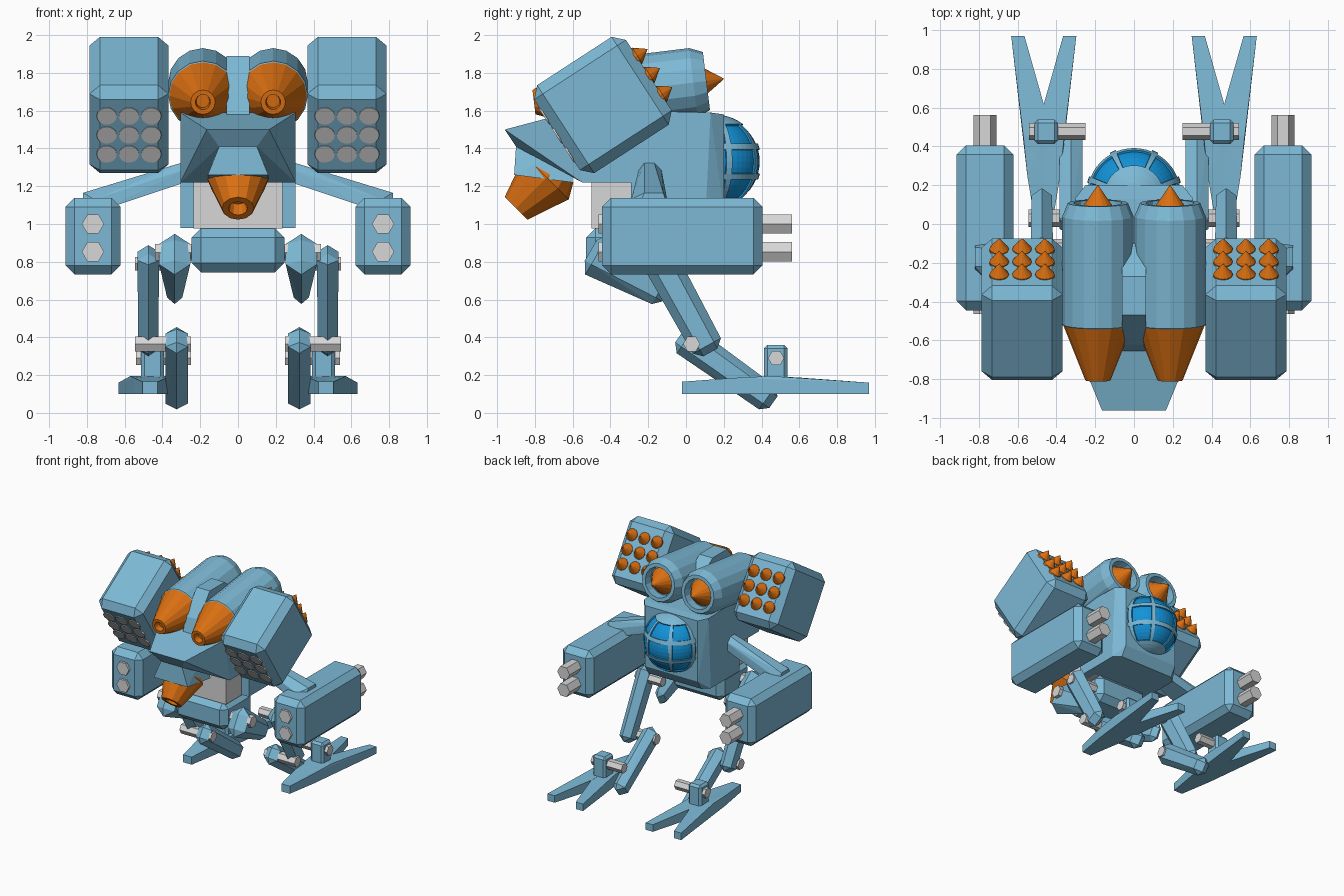
import bpy, bmesh, math
from mathutils import Matrix, Vector

if "Cube" in bpy.data.objects:
    bpy.data.objects.remove(bpy.data.objects["Cube"])


def material(name, color):
    m = bpy.data.materials.new(name)
    m.diffuse_color = (*color, 1)
    m.use_nodes = True
    m.node_tree.nodes["Principled BSDF"].inputs["Base Color"].default_value = m.diffuse_color
    return m


BLUE = material("steel_blue", (0.205, 0.485, 0.67))
ORANGE = material("orange", (0.70, 0.16, 0.006))
GREY = material("light_grey", (0.68, 0.68, 0.68))
GLASS = material("glass_blue", (0.006, 0.29, 0.69))


def finish(bm, name, mats, mirror=False):
    bmesh.ops.recalc_face_normals(bm, faces=bm.faces[:])
    mesh = bpy.data.meshes.new(name)
    bm.to_mesh(mesh)
    bm.free()
    for m in mats:
        mesh.materials.append(m)
    ob = bpy.data.objects.new(name, mesh)
    bpy.context.collection.objects.link(ob)
    if mirror:
        mod = ob.modifiers.new("mirror", 'MIRROR')
        mod.use_mirror_merge = False
    return ob


def box(name, center, size, mat, bevel=0, tilt=0, mirror=False):
    bm = bmesh.new()
    bmesh.ops.create_cube(bm, size=1)
    bmesh.ops.scale(bm, vec=size, verts=bm.verts[:])
    if bevel:
        bmesh.ops.bevel(bm, geom=bm.edges[:], offset=bevel, segments=1,
                        affect='EDGES', profile=0.5)
    bm.transform(Matrix.Translation(center) @ Matrix.Rotation(tilt, 4, 'X'))
    return finish(bm, name, [mat], mirror)


def hull(name, points, mat, mirror=False):
    bm = bmesh.new()
    for p in points:
        bm.verts.new(p)
    bmesh.ops.convex_hull(bm, input=bm.verts[:])
    loose = [v for v in bm.verts if not v.link_faces]
    bmesh.ops.delete(bm, geom=loose, context='VERTS')
    bmesh.ops.dissolve_limit(bm, angle_limit=0.02, verts=bm.verts[:], edges=bm.edges[:])
    return finish(bm, name, [mat], mirror)


def both(points):
    return [(s * x, y, z) for x, y, z in points for s in (1, -1)]


def add_lathe(bm, profile, origin, direction, sides, split=None):
    """Revolve (radius, distance) pairs around an axis; faces before split get slot 1."""
    rot = Vector(direction).to_track_quat('Z', 'Y').to_matrix().to_4x4()
    mat = Matrix.Translation(origin) @ rot
    rings = []
    for r, t in profile:
        n = 1 if r == 0 else sides
        rings.append([bm.verts.new(mat @ Vector((r * math.cos(2 * math.pi * i / sides),
                                                 r * math.sin(2 * math.pi * i / sides), t)))
                      for i in range(n)])
    for k, (a, b) in enumerate(zip(rings, rings[1:])):
        for i in range(sides):
            j = (i + 1) % sides
            quad = [a[i % len(a)], a[j % len(a)], b[j % len(b)], b[i % len(b)]]
            f = bm.faces.new(list(dict.fromkeys(quad)))
            f.material_index = 1 if split is not None and k < split else 0
    for ring in (rings[0], rings[-1]):
        if len(ring) > 1:
            bm.faces.new(ring)


def lathe(name, profile, origin, direction, sides, mats, split=None, mirror=False):
    bm = bmesh.new()
    add_lathe(bm, profile, origin, direction, sides, split)
    return finish(bm, name, mats, mirror)


def rod(name, x0, x1, y, z, r):
    lathe(name, [(r, 0), (r, x1 - x0)], (x0, y, z), (1, 0, 0), 6, [GREY], mirror=True)


def limb(name, p0, p1, w0, w1, h0, h1):
    """Beam with a ridged six-sided cross-section and short tapered ends."""
    p0, p1 = Vector(p0), Vector(p1)
    d = (p1 - p0).normalized()
    up = Vector((1, 0, 0)).cross(d)
    pts = []
    for p, w, h, out in ((p0, w0, h0, -d), (p1, w1, h1, d)):
        for s in (1, -1):
            pts.append(p + up * s * h / 2)
            for sx in (1, -1):
                pts.append(p + up * s * h / 4 + Vector((sx * w / 2, 0, 0)))
            pts.append(p + out * 0.04 + up * s * h / 4)
    hull(name, pts, BLUE, True)


# Hull: main block, rear wedge, lower rear lip, spine between the tubes
hull("main_block", both([(.305, -.29, .98), (.305, -.29, 1.6), (.305, .1, .98), (.305, .13, 1.59),
                         (.25, .15, .98), (.25, .2, 1.06), (.25, .2, 1.58)]), BLUE)
hull("rear_wedge", both([(.305, -.28, 1.22), (.305, -.28, 1.6), (.305, -.62, 1.59),
                         (.165, -.96, 1.5), (.1, -.9, 1.41), (.305, -.55, 1.22)]), BLUE)
hull("rear_lip", both([(.1, -.9, 1.41), (.16, -.91, 1.26), (.16, -.6, 1.22), (.1, -.6, 1.42)]), BLUE)
hull("spine", both([(.062, -.66, 1.56), (.062, -.62, 1.7), (.062, -.47, 1.89), (.062, -.27, 1.89),
                    (.062, -.1, 1.75), (.062, -.1, 1.56)]), BLUE)
box("waist", (0, -.34, 1.1), (.47, .32, .25), GREY)
box("hip_block", (0, -.33, .86), (.49, .40, .235), BLUE, .05)

# Canopy: sphere with sunken glass panels between frame bars
bm = bmesh.new()
bmesh.ops.create_uvsphere(bm, u_segments=48, v_segments=24, radius=.25)
panels = []
for f in bm.faces:
    c = f.calc_center_median()
    lat = abs(math.degrees(math.asin(c.z / c.length)))
    lon = abs(math.degrees(math.atan2(c.x, c.y)))
    if (lat < 15 or 22.5 < lat < 52.5) and (lon < 22.5 or 30 < lon < 67.5 or 75 < lon < 105):
        f.material_index = 1
        panels.append(f)
bm.normal_update()
bmesh.ops.inset_region(bm, faces=panels, thickness=.002, depth=-.01, use_even_offset=True)
bm.transform(Matrix.Translation((0, .15, 1.33)))
finish(bm, "canopy", [BLUE, GLASS])

# Top tubes with nozzle behind and spike in front
axis = Vector((0, math.cos(math.radians(7)), math.sin(math.radians(7))))
start = Vector((.186, -.805, 1.645))
lathe("top_tube", [(0, .05), (.035, .05), (.04, 0), (.065, 0), (.178, .285), (.184, .29), (.184, .85),
                   (.155, .92), (.125, .92), (.12, .85), (0, .85)],
      start, axis, 16, [BLUE, ORANGE], split=4, mirror=True)
lathe("tube_spike", [(.11, .855), (0, 1.015)], start, axis, 16, [ORANGE], mirror=True)

# Lower rear nozzle
lathe("rear_nozzle", [(.12, -.04), (.165, .04), (.085, .27), (.05, .27), (.04, .2), (0, .2)],
      (0, -.71, 1.275), (0, -.7, -.71), 12, [ORANGE])

# Missile pods with cones in front and grey exhaust discs behind
TILT = math.radians(33)
pod = Vector((.577, -.44, 1.63))
box("missile_pod", pod, (.418, .58, .555), BLUE, .055, TILT, True)
fwd = Vector((0, math.cos(TILT), math.sin(TILT)))
up = Vector((0, -math.sin(TILT), math.cos(TILT)))
cones, discs = bmesh.new(), bmesh.new()
for i in (-1, 0, 1):
    for j in (-1, 0, 1):
        c = pod + Vector((i * .118, 0, 0)) + up * j * .12
        add_lathe(cones, [(.05, .28), (.05, .295), (0, .36)], c, fwd, 12)
        add_lathe(discs, [(.053, .285), (.053, .295)], c, -fwd, 16)
finish(cones, "missile_tips", [ORANGE], True)
finish(discs, "exhaust_discs", [GREY], True)

# Arms: strut, gun housing, twin hexagonal barrels
hull("arm_strut", [(.28, -.25, 1.22), (.28, -.25, 1.29), (.28, -.22, 1.33), (.28, -.17, 1.33),
                   (.28, -.13, 1.29), (.28, -.13, 1.22), (.82, -.22, 1.165), (.82, -.12, 1.165),
                   (.76, -.29, 1.13), (.76, -.1, 1.13), (.82, -.25, 1.1), (.82, -.1, 1.1),
                   (.7, -.29, 1.08), (.7, -.1, 1.08)], BLUE, True)
box("gun_housing", (.768, -.02, .936), (.292, .85, .405), BLUE, .048, 0, True)
for z in (1.0, .853):
    lathe("gun_barrel", [(.059, 0), (.059, 1.025)], (.768, -.464, z), (0, 1, 0), 6, [GREY], mirror=True)

# Legs
limb("thigh", (.335, -.47, .84), (.335, -.14, .645), .165, .08, .25, .16)
limb("shin", (.475, -.15, .83), (.475, .11, .355), .115, .105, .19, .17)
limb("lower_leg", (.325, .0, .385), (.325, .43, .08), .12, .12, .17, .15)
rod("hip_rod", .2, .44, -.42, .85, .05)
rod("knee_rod", .3, .545, -.12, .79, .042)
rod("ankle_rod", .25, .545, .03, .365, .045)
rod("foot_rod", .25, .54, .477, .29, .043)

# Feet: two splayed toes joined at the heel, plus bracket
for s, name in ((1, "outer_toe"), (-1, "inner_toe")):
    plan = [(0, -.02, .165), (.04, -.02, .165), (.085, .25, .185), (.105, .45, .195),
            (.168, .97, .16), (.1, .97, .16), (-.005, .6, .187), (-.005, .45, .195)]
    hull(name, [(.465 + s * x, y, z) for x, y, h in plan for z in (.1, h)], BLUE, True)
box("foot_bracket", (.453, .475, .265), (.122, .125, .19), BLUE, .018, 0, True)
